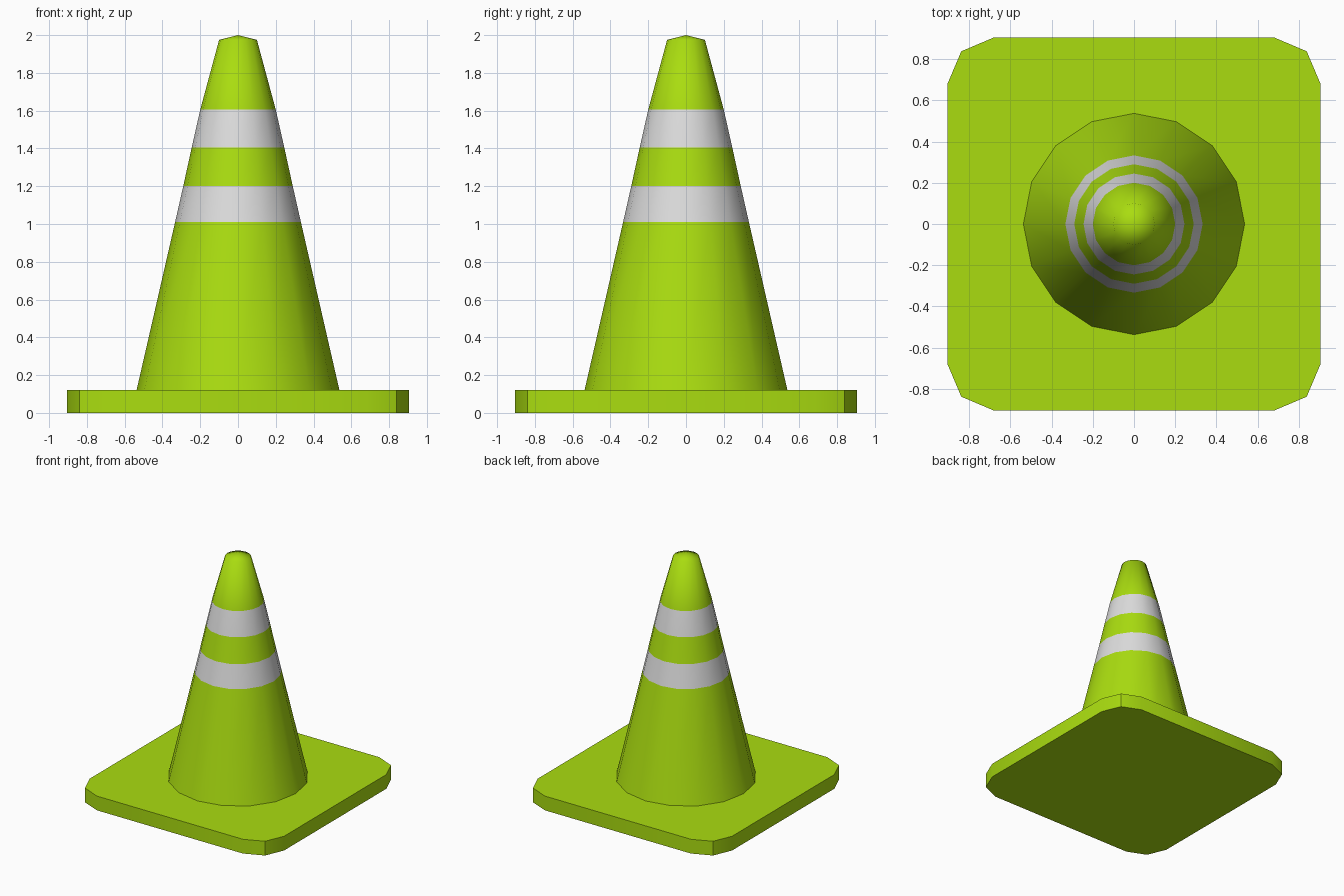
import bpy, bmesh, math

if "Cube" in bpy.data.objects:
    bpy.data.objects.remove(bpy.data.objects["Cube"])


def material(name, color):
    m = bpy.data.materials.new(name)
    m.diffuse_color = (*color, 1)
    m.use_nodes = True
    m.node_tree.nodes["Principled BSDF"].inputs["Base Color"].default_value = m.diffuse_color
    return m


lime = material("lime green", (0.40, 0.72, 0.005))
white = material("reflective white", (0.72, 0.72, 0.72))


def make_object(name, bm, mats):
    bmesh.ops.recalc_face_normals(bm, faces=bm.faces)
    mesh = bpy.data.meshes.new(name)
    bm.to_mesh(mesh)
    bm.free()
    for m in mats:
        mesh.materials.append(m)
    ob = bpy.data.objects.new(name, mesh)
    bpy.context.collection.objects.link(ob)
    return ob


# Base plate: square with two-step chamfered corners
bm = bmesh.new()
outline = []
for k in range(4):
    c, s = round(math.cos(k * math.pi / 2)), round(math.sin(k * math.pi / 2))
    for x, y in ((0.905, 0.68), (0.838, 0.838), (0.68, 0.905)):
        outline.append(bm.verts.new((x * c - y * s, x * s + y * c, 0)))
face = bm.faces.new(outline)
top = bmesh.ops.extrude_face_region(bm, geom=[face])["geom"]
bmesh.ops.translate(bm, vec=(0, 0, 0.12),
                    verts=[v for v in top if isinstance(v, bmesh.types.BMVert)])
base = make_object("base_plate", bm, [lime])
bpy.context.view_layer.objects.active = base
base.select_set(True)
bpy.ops.object.shade_smooth_by_angle(angle=math.radians(30))

# Cone body: 16-sided rings, with white bands between chosen rings
SIDES = 16
profile = [(0.537, 0.12), (0.333, 1.01), (0.29, 1.2),
           (0.245, 1.405), (0.2, 1.605), (0.1, 1.975)]
bm = bmesh.new()
rings = [[bm.verts.new((r * math.cos(i * math.tau / SIDES),
                        r * math.sin(i * math.tau / SIDES), z))
          for i in range(SIDES)] for r, z in profile]
tip = bm.verts.new((0, 0, 2.0))
for level, (low, high) in enumerate(zip(rings, rings[1:])):
    for i in range(SIDES):
        j = (i + 1) % SIDES
        f = bm.faces.new((low[i], low[j], high[j], high[i]))
        f.material_index = 1 if level in (1, 3) else 0
# Shallow pointed cap
for i in range(SIDES):
    bm.faces.new((rings[-1][i], rings[-1][(i + 1) % SIDES], tip))
for f in bm.faces:
    f.smooth = True
make_object("cone_body", bm, [lime, white])
